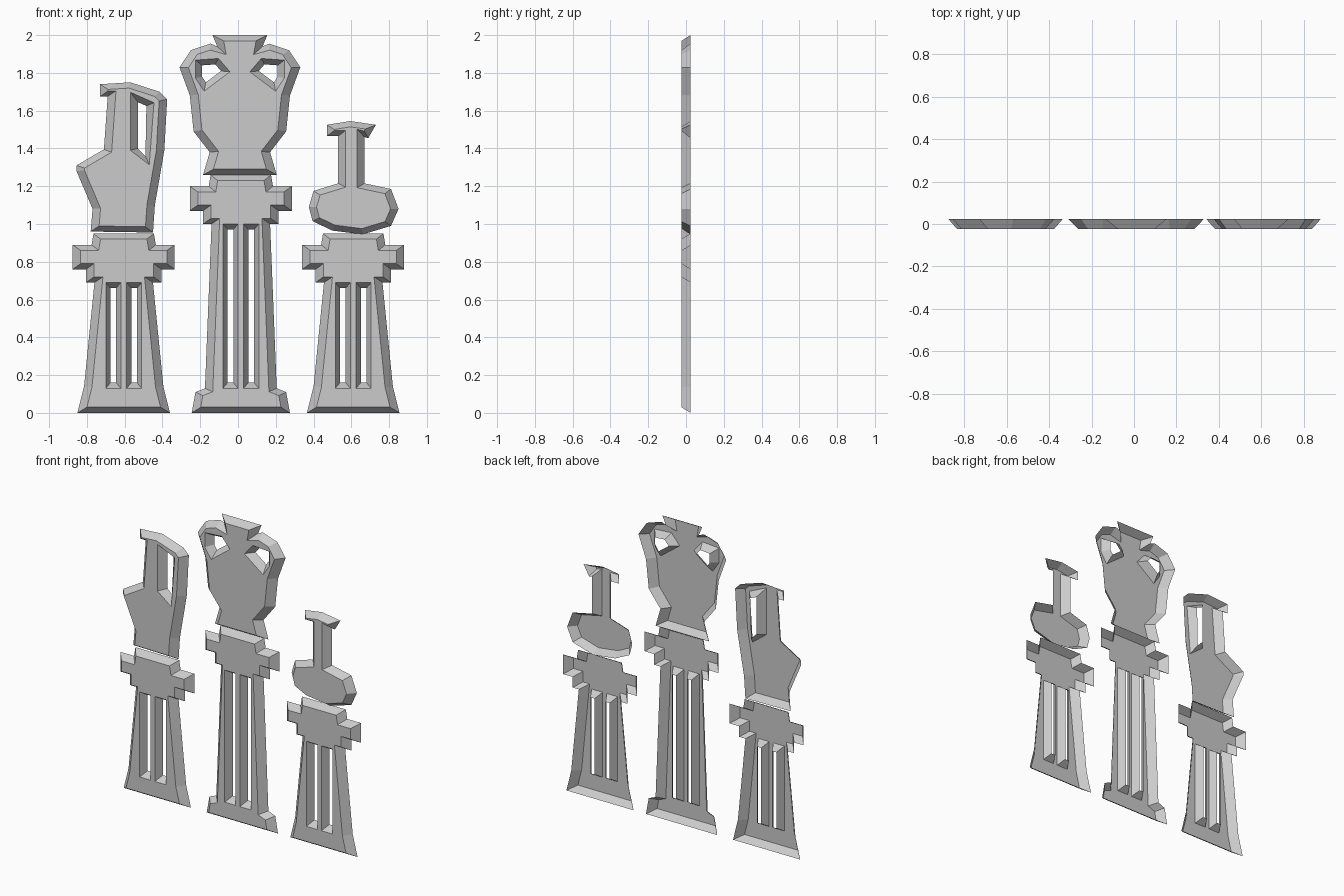
import bpy
import bmesh
from mathutils import Vector
from mathutils.geometry import tessellate_polygon

cube = bpy.data.objects.get("Cube")
if cube:
    bpy.data.objects.remove(cube, do_unlink=True)

stone = bpy.data.materials.new("grey_stone")
stone.use_nodes = True
colour = (0.6, 0.6, 0.6, 1)
stone.diffuse_color = colour
stone.node_tree.nodes["Principled BSDF"].inputs["Base Color"].default_value = colour

DEPTH = 0.024   # half thickness of the relief
RISE = 0.03     # vertical width of the chamfer


def mirrored(half):
    """Close a right-hand half profile with its mirror image."""
    return half + [(-x, z) for x, z in reversed(half)]


def oriented(points, clockwise):
    """Wind a loop so that the solid material lies on its left."""
    area = sum(a.x * b.y - b.x * a.y for a, b in zip(points, points[1:] + points[:1]))
    return points[::-1] if (area < 0) != clockwise else points


def offset(points, run):
    """Shift a loop towards the material, by run across and RISE up."""
    pts = [Vector((p.x / run, p.y / RISE)) for p in points]
    moved = []
    for i, p in enumerate(pts):
        before = (p - pts[i - 1]).normalized()
        after = (pts[(i + 1) % len(pts)] - p).normalized()
        n1 = Vector((-before.y, before.x))
        n2 = Vector((-after.y, after.x))
        q = p + (n1 + n2) / max(1 + n1.dot(n2), 0.4)
        moved.append(Vector((q.x * run, q.y * RISE)))
    return moved


def relief(name, centre, outline, run, holes=(), hole_run=0.03):
    """Open-backed plate with a flat front and chamfered walls."""
    bm = bmesh.new()
    fronts, front_verts = [], []
    for k, loop in enumerate([outline, *holes]):
        pts = [Vector((x / 100 + centre, z / 100)) for x, z in loop]
        pts = oriented(pts, k > 0)
        inner = offset(pts, hole_run if k else run)
        back = [bm.verts.new((p.x, DEPTH, p.y)) for p in pts]
        front = [bm.verts.new((p.x, -DEPTH, p.y)) for p in inner]
        for i in range(len(pts)):
            j = (i + 1) % len(pts)
            bm.faces.new((back[i], back[j], front[j], front[i]))
        fronts.append([Vector((p.x, p.y, 0)) for p in inner])
        front_verts += front
    for tri in tessellate_polygon(fronts):
        bm.faces.new([front_verts[i] for i in tri])
    bmesh.ops.recalc_face_normals(bm, faces=bm.faces)
    bm.normal_update()
    facing = sum(f.normal.y * f.calc_area() for f in bm.faces)
    if facing > 0:
        bmesh.ops.reverse_faces(bm, faces=bm.faces)
    mesh = bpy.data.meshes.new(name)
    bm.to_mesh(mesh)
    bm.free()
    mesh.materials.append(stone)
    obj = bpy.data.objects.new(name, mesh)
    bpy.context.collection.objects.link(obj)


def column(name, centre, lift, foot):
    """Tapered shaft with a stepped capital and two long slots."""
    capital = [(15.5, 69), (20, 69), (20, 76), (27, 76), (27, 89), (17, 89), (16, 95)]
    half = foot + [(x, z + lift) for x, z in capital]
    slots = []
    for side in (-1, 1):
        a, b = side * 5.5 - 1.5, side * 5.5 + 1.5
        slots.append([(a, 16), (b, 16), (b, 66 + lift), (a, 66 + lift)])
    relief(name, centre, mirrored(half), 0.042, slots, 0.025)


# Columns
plain_foot = [(24.5, 0), (21, 14)]
stepped_foot = [(26, 0), (24, 11), (19, 13)]
column("right_column", -0.605, 0, plain_foot)
column("middle_column", 0.015, 31, stepped_foot)
column("left_column", 0.61, 0, plain_foot)

# Two-handled vase
vase_half = [(19.5, 126), (16, 138), (24.5, 149), (26.5, 168), (32, 183),
             (26, 192), (15.5, 195.5), (12, 194), (14.5, 200)]
handle_hole = [(20, 184), (13, 184.5), (10, 181), (18, 175), (20, 178)]
relief("two_handled_vase", 0.01, mirrored(vase_half), 0.045,
       [handle_hole, [(-x, z) for x, z in handle_hole]], 0.035)

# Pitcher with one handle
pitcher = [(-78, 96), (-45, 95.5), (-44, 110), (-39, 139), (-37.5, 166),
           (-41.5, 170), (-57, 175), (-73, 174), (-73, 167.5), (-69, 167.5),
           (-71, 139.5), (-85.5, 131), (-85.5, 128), (-77, 108)]
pitcher_hole = [(-53, 164.5), (-48.5, 162.5), (-49, 136), (-53, 140)]
relief("pitcher", 0, pitcher, 0.042, [pitcher_hole], 0.04)

# Long-necked flask
flask = [(39.5, 101.5), (50, 96.5), (66, 94.5), (81, 99), (85, 108), (81, 118.5),
         (67, 121.5), (67, 146), (69, 145.5), (73, 152.5), (59.5, 154.5),
         (47, 152.5), (47, 146.5), (53, 146.5), (53, 121.5), (40, 117.5), (37.5, 109)]
relief("flask", 0, flask, 0.04)
